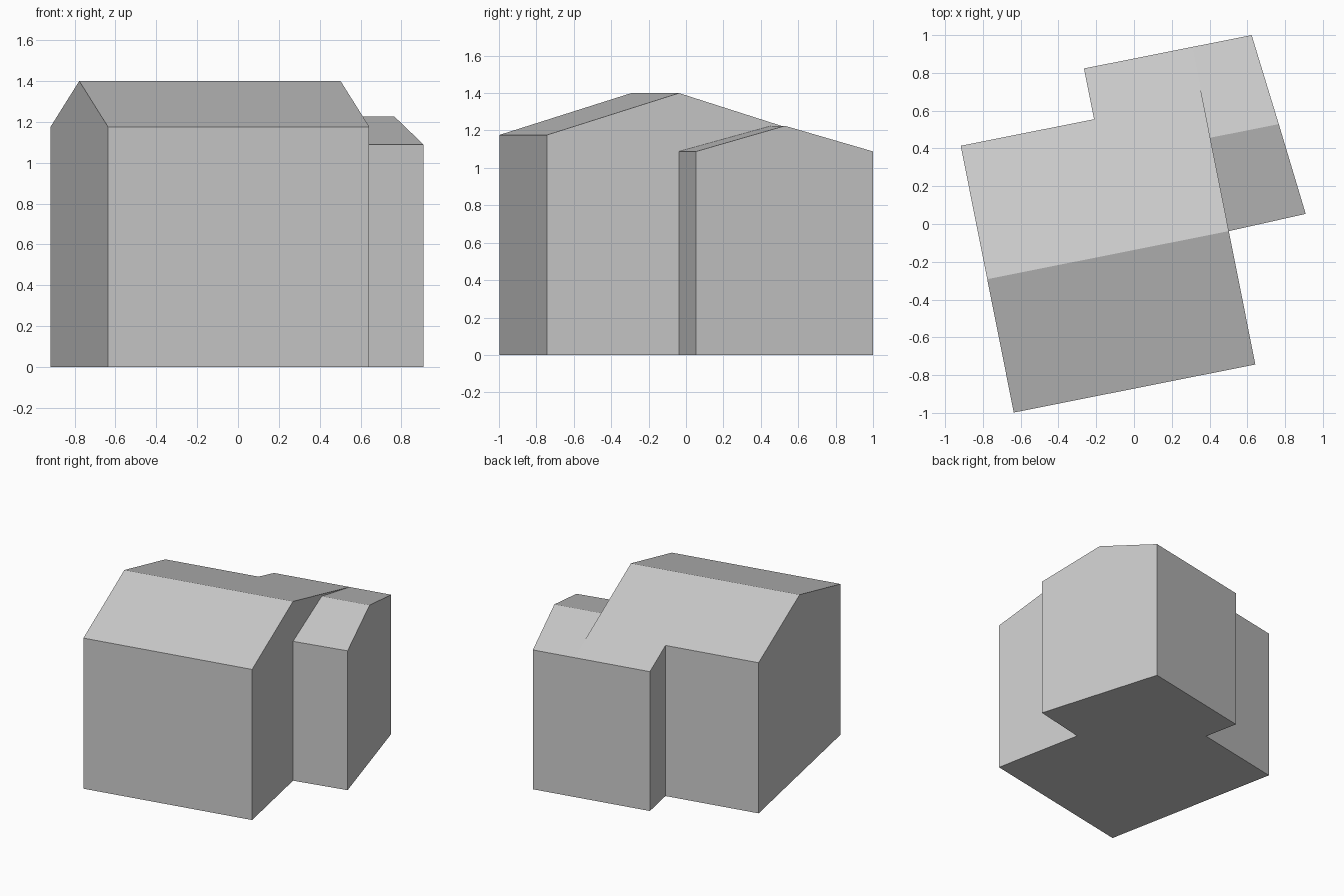
import bpy, bmesh, math
from mathutils import Matrix

if "Cube" in bpy.data.objects:
    bpy.data.objects.remove(bpy.data.objects["Cube"])

grey = bpy.data.materials.new("light grey")
grey.use_nodes = True
grey.diffuse_color = (0.6, 0.6, 0.6, 1)
grey.node_tree.nodes["Principled BSDF"].inputs["Base Color"].default_value = grey.diffuse_color

# The house stands turned on the plot; local x runs along the main ridge
PLACE = Matrix.Translation((-0.777, -0.292, 0)) @ Matrix.Rotation(math.radians(11.25), 4, "Z")
LENGTH, HALF, BACK = 1.304, 0.72, 0.994
RIDGE, EAVE, LOW, WING_RIDGE = 1.40, 1.176, 1.088, 1.225

# Corner points at roof height
front_l, front_r = (0, -HALF, EAVE), (LENGTH, -HALF, EAVE)
ridge_l, ridge_r = (0, 0, RIDGE), (LENGTH, 0, RIDGE)
back_l, notch = (0, HALF, EAVE), (0.72, HALF, EAVE)
bay_l, bay_r = (0.72, BACK, LOW), (LENGTH, BACK, LOW)
wing_front_l, wing_front_r = (LENGTH, 0, LOW), (1.721, 0.01, LOW)
wing_ridge_l, wing_ridge_r = (LENGTH, 0.504, WING_RIDGE), (1.674, 0.504, WING_RIDGE)
wing_back = (1.625, BACK, LOW)


def ground(p):
    return (p[0], p[1], 0)


def wall(a, b):
    return [ground(a), ground(b), b, a]


def make(name, faces):
    bm = bmesh.new()
    for face in faces:
        bm.faces.new([bm.verts.new(p) for p in face])
    bmesh.ops.remove_doubles(bm, verts=bm.verts, dist=0.0005)
    # Merge the two halves of each gable wall
    bmesh.ops.dissolve_limit(bm, angle_limit=0.01, verts=bm.verts, edges=bm.edges)
    mesh = bpy.data.meshes.new(name)
    bm.to_mesh(mesh)
    bm.free()
    mesh.transform(PLACE)
    mesh.materials.append(grey)
    bpy.context.collection.objects.link(bpy.data.objects.new(name, mesh))


# Walls, listed counterclockwise around the house
main_path = [bay_r, bay_l, notch, back_l, ridge_l, front_l, front_r, ridge_r]
wing_path = [wing_front_l, wing_front_r, wing_ridge_r, wing_back, bay_r]
make("main_walls", [wall(a, b) for a, b in zip(main_path, main_path[1:])])
make("wing_walls", [wall(a, b) for a, b in zip(wing_path, wing_path[1:])])

# Main roof, whose rear slope runs down over the back bay
make("main_roof", [[front_l, front_r, ridge_r, ridge_l],
                   [ridge_l, ridge_r, bay_r, bay_l, notch, back_l]])

# Lower wing roof and the step up to the main roof
make("wing_roof", [[wing_front_l, wing_front_r, wing_ridge_r, wing_ridge_l],
                   [wing_ridge_l, wing_ridge_r, wing_back, bay_r]])
make("roof_step", [[wing_front_l, wing_ridge_l, bay_r, ridge_r]])

# Underside
outline = main_path[:-1] + wing_path[:-1]
make("floor", [[ground(p) for p in reversed(outline)]])
